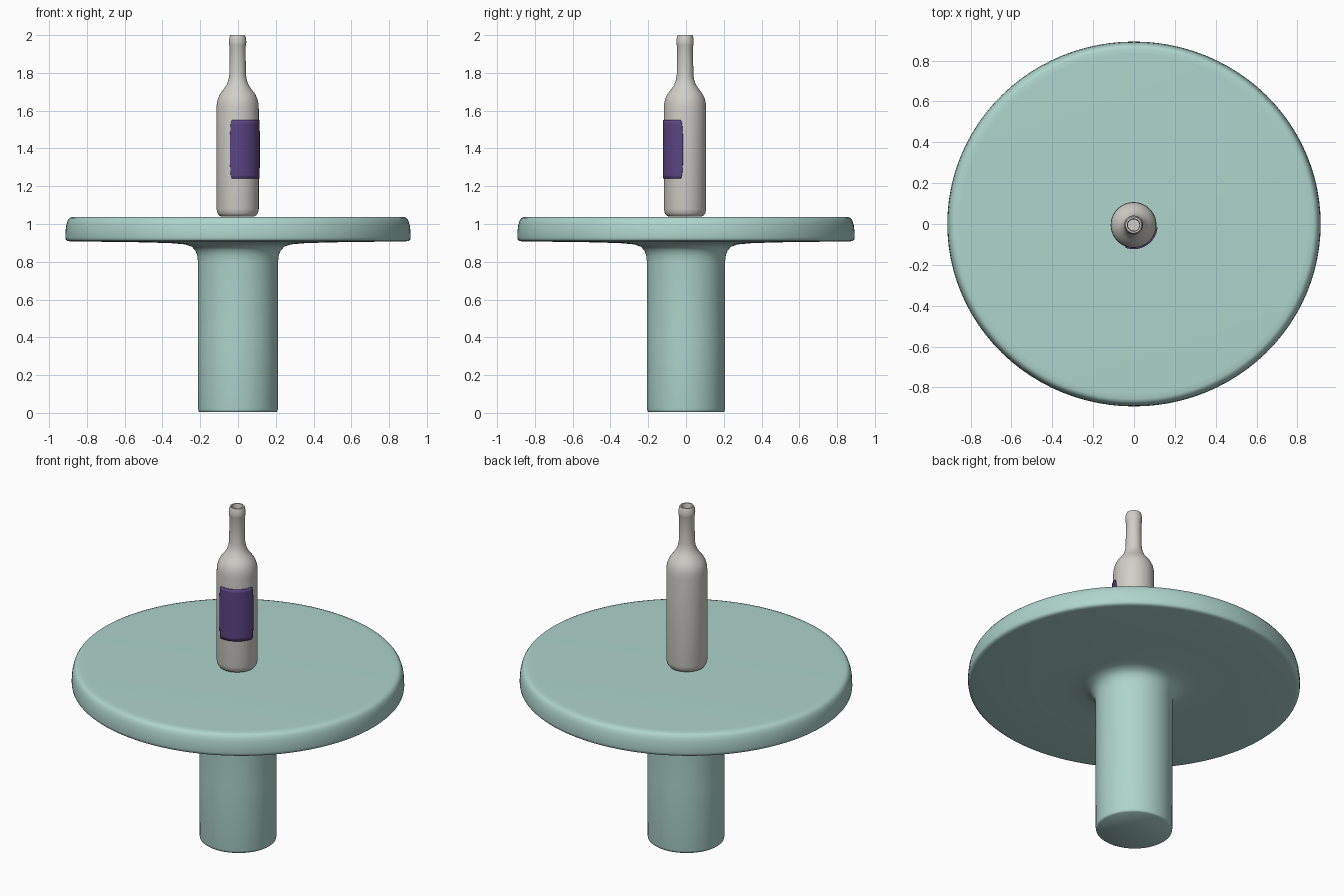
import bpy
import bmesh
from math import sin, cos, pi, radians

cube = bpy.data.objects.get("Cube")
if cube:
    bpy.data.objects.remove(cube, do_unlink=True)


def make_material(name, rgb):
    mat = bpy.data.materials.new(name)
    mat.use_nodes = True
    mat.diffuse_color = (*rgb, 1)
    mat.node_tree.nodes["Principled BSDF"].inputs["Base Color"].default_value = (*rgb, 1)
    return mat


teal = make_material("pale teal", (0.42, 0.66, 0.60))
glass = make_material("warm grey", (0.63, 0.62, 0.58))
purple = make_material("label purple", (0.105, 0.06, 0.23))


def finish(name, bm, mat, location=(0, 0, 0), angle=50):
    mesh = bpy.data.meshes.new(name)
    bm.to_mesh(mesh)
    bm.free()
    obj = bpy.data.objects.new(name, mesh)
    bpy.context.collection.objects.link(obj)
    obj.location = location
    mesh.materials.append(mat)
    bpy.ops.object.select_all(action="DESELECT")
    obj.select_set(True)
    bpy.context.view_layer.objects.active = obj
    bpy.ops.object.shade_smooth_by_angle(angle=radians(angle))
    return obj


def lathe(name, profile, mat, location=(0, 0, 0), depth=1.0, steps=96):
    """Turn a (radius, height) profile, closing both ends with a flat disc."""
    bm = bmesh.new()
    rings = []
    for r, z in profile:
        rings.append([bm.verts.new((r * cos(2 * pi * i / steps),
                                    r * depth * sin(2 * pi * i / steps), z))
                      for i in range(steps)])
    for low, high in zip(rings, rings[1:]):
        for i in range(steps):
            j = (i + 1) % steps
            bm.faces.new((low[i], low[j], high[j], high[i]))
    bm.faces.new(rings[0][::-1])
    bm.faces.new(rings[-1])
    bmesh.ops.recalc_face_normals(bm, faces=bm.faces)
    return finish(name, bm, mat, location)


# Pedestal table: column flaring into a rounded round top
lathe("pedestal_table", [
    (0.203, 0.004), (0.209, 0.009), (0.211, 0.02), (0.212, 0.40), (0.212, 0.80),
    (0.216, 0.835), (0.226, 0.86), (0.245, 0.88), (0.28, 0.892), (0.36, 0.899),
    (0.55, 0.904), (0.89, 0.908), (0.905, 0.911), (0.912, 0.918), (0.914, 0.93),
    (0.913, 0.965), (0.909, 0.995), (0.902, 1.018), (0.892, 1.032), (0.878, 1.037),
    (0.85, 1.038),
], teal, depth=0.977)

# Hollow bottle: outer wall up to the lip, then the inner wall back down
bottle_at = (-0.002, -0.005, 0)
lathe("bottle", [
    (0.085, 1.039), (0.098, 1.045), (0.107, 1.057), (0.112, 1.08), (0.112, 1.61),
    (0.110, 1.64), (0.104, 1.665), (0.092, 1.69), (0.074, 1.713), (0.059, 1.735),
    (0.049, 1.76), (0.044, 1.79), (0.042, 1.94), (0.045, 1.948), (0.046, 1.965),
    (0.043, 1.99), (0.039, 2.0), (0.031, 2.0), (0.028, 1.985), (0.028, 1.78),
    (0.05, 1.71), (0.096, 1.62), (0.096, 1.08), (0.08, 1.06),
], glass, location=bottle_at)

# Curved label wrapped around the front left of the bottle
bm = bmesh.new()
columns, centre = 32, radians(32)
rows = []
for z, half in ((1.24, 47), (1.26, 50), (1.32, 52), (1.47, 52), (1.53, 50), (1.55, 47)):
    angles = [centre + radians(half) * (2 * i / columns - 1) for i in range(columns + 1)]
    rows.append([bm.verts.new((0.114 * sin(a), -0.114 * cos(a), z)) for a in angles])
for low, high in zip(rows, rows[1:]):
    for i in range(columns):
        bm.faces.new((low[i], low[i + 1], high[i + 1], high[i]))
label = finish("bottle_label", bm, purple, bottle_at)
solid = label.modifiers.new("thickness", "SOLIDIFY")
solid.thickness = 0.008
solid.offset = 0
